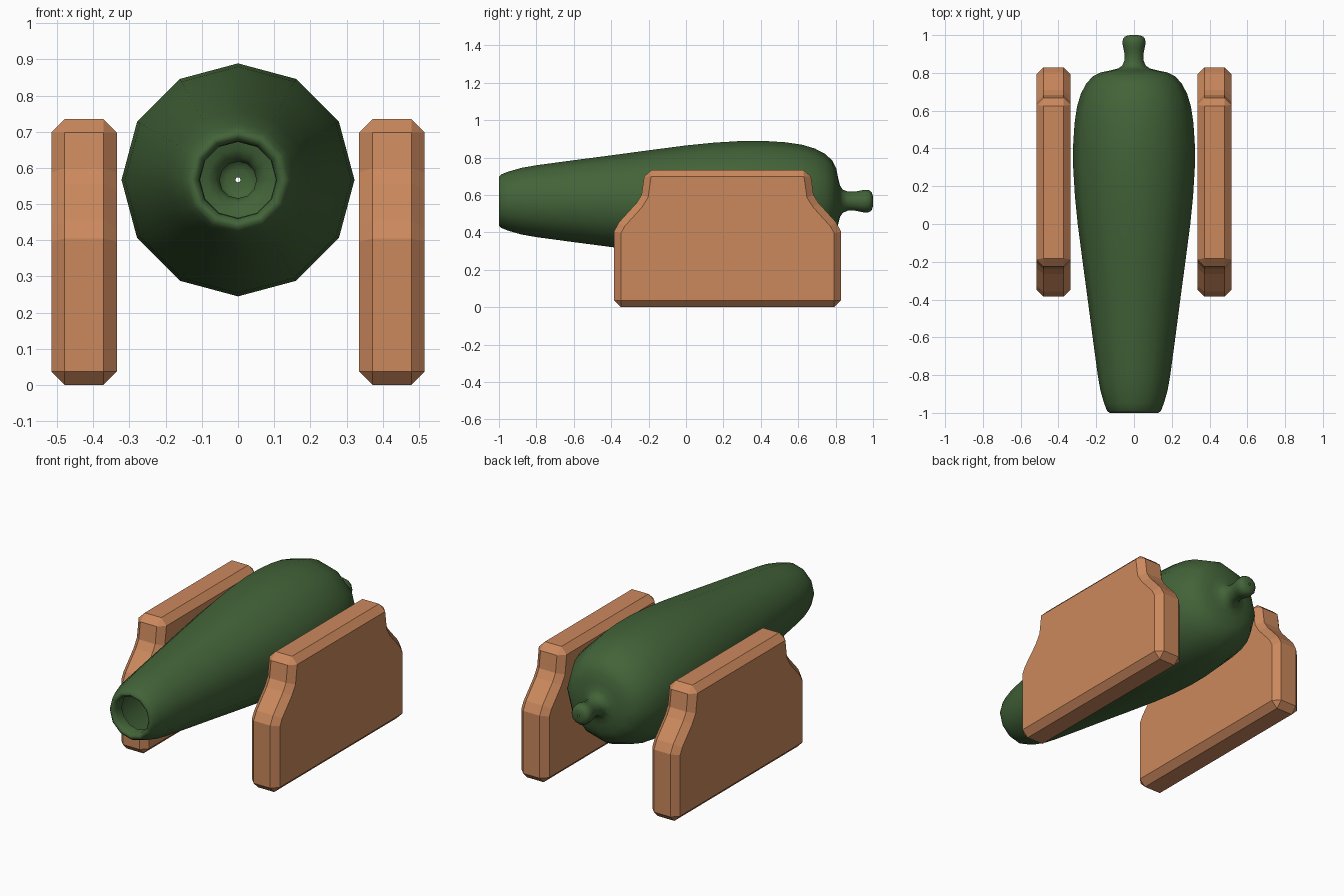
import bpy, bmesh, math

if "Cube" in bpy.data.objects:
    bpy.data.objects.remove(bpy.data.objects["Cube"])

AXIS_Z = 0.567


def material(name, color):
    m = bpy.data.materials.new(name)
    m.diffuse_color = color
    m.use_nodes = True
    m.node_tree.nodes["Principled BSDF"].inputs["Base Color"].default_value = m.diffuse_color
    return m


def make_object(name, bm, mat):
    bmesh.ops.recalc_face_normals(bm, faces=bm.faces)
    mesh = bpy.data.meshes.new(name)
    bm.to_mesh(mesh)
    bm.free()
    mesh.materials.append(mat)
    ob = bpy.data.objects.new(name, mesh)
    bpy.context.collection.objects.link(ob)
    return ob


def lathe(name, profile, sides, mat):
    """Turn a list of (y, radius) around the barrel axis; both ends stay open."""
    bm = bmesh.new()
    rings = []
    for y, r in profile:
        rings.append([bm.verts.new((r * math.sin(2 * math.pi * i / sides), y,
                                    AXIS_Z + r * math.cos(2 * math.pi * i / sides)))
                      for i in range(sides)])
    for a, b in zip(rings, rings[1:]):
        for i in range(sides):
            j = (i + 1) % sides
            bm.faces.new((a[i], a[j], b[j], b[i]))
    ob = make_object(name, bm, mat)
    ob.data.polygons.foreach_set("use_smooth", [True] * len(ob.data.polygons))
    return ob


def side_panel(name, x0, x1, profile, mat):
    """Extrude a (y, z) outline across x and chamfer its hard edges."""
    bm = bmesh.new()
    face = bm.faces.new([bm.verts.new((x0, y, z)) for y, z in profile])
    new = bmesh.ops.extrude_face_region(bm, geom=[face])["geom"]
    bmesh.ops.translate(bm, vec=(x1 - x0, 0, 0),
                        verts=[v for v in new if isinstance(v, bmesh.types.BMVert)])
    ob = make_object(name, bm, mat)
    bev = ob.modifiers.new("chamfer", "BEVEL")
    bev.width = 0.037
    bev.segments = 1
    bev.limit_method = "ANGLE"
    bev.angle_limit = math.radians(40)
    bev.use_clamp_overlap = False
    return ob


green = material("barrel_green", (0.055, 0.125, 0.04, 1))
wood = material("carriage_wood", (0.60, 0.25, 0.11, 1))

# Barrel: muzzle lip, tapering body, rounded breech, neck and knob
barrel_profile = [
    (-0.93, 0.105), (-0.98, 0.107), (-0.997, 0.118), (-1.0, 0.130),
    (-0.988, 0.143), (-0.95, 0.158), (-0.88, 0.178), (-0.8, 0.192),
    (-0.6, 0.219), (-0.4, 0.245), (-0.2, 0.272), (0.0, 0.298),
    (0.15, 0.313), (0.3, 0.322), (0.42, 0.322), (0.53, 0.315),
    (0.62, 0.302), (0.69, 0.281), (0.745, 0.252), (0.782, 0.217),
    (0.803, 0.175), (0.813, 0.125), (0.823, 0.085), (0.838, 0.062),
    (0.865, 0.051), (0.905, 0.051), (0.93, 0.056), (0.955, 0.061),
    (0.978, 0.059), (0.992, 0.049), (0.999, 0.030), (1.0, 0.007)]
lathe("barrel", barrel_profile, 12, green)

# Carriage side panels: outline symmetric about its own middle
mid = 0.222
half = [(0.607, 0.0), (0.607, 0.405), (0.580, 0.455),
        (0.487, 0.557), (0.460, 0.600), (0.441, 0.735)]
outline = [(mid + d, z) for d, z in half] + [(mid - d, z) for d, z in reversed(half)]
for name, s in (("right_carriage_side", 1), ("left_carriage_side", -1)):
    side_panel(name, s * 0.335, s * 0.516, outline, wood)
